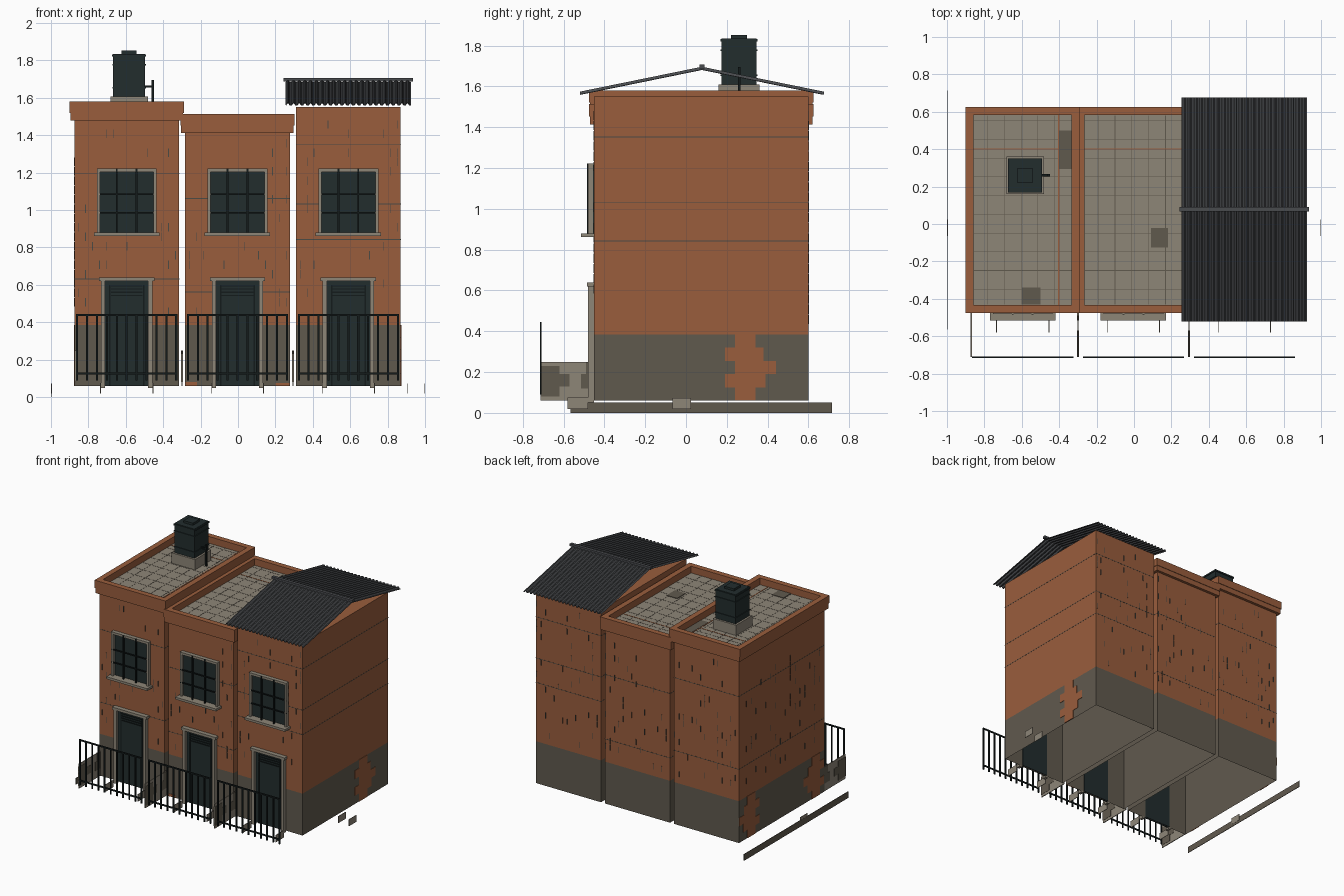
import bpy, bmesh, math, random

old = bpy.data.objects.get("Cube")
if old:
    bpy.data.objects.remove(old, do_unlink=True)
random.seed(4)


def material(name, r, g, b):
    m = bpy.data.materials.new(name)
    m.use_nodes = True
    m.diffuse_color = (r, g, b, 1)
    m.node_tree.nodes["Principled BSDF"].inputs["Base Color"].default_value = (r, g, b, 1)
    return m


BRICK = material("brick orange", .32, .11, .046)
RENDER = material("dark render", .118, .101, .076)
STONE = material("pale concrete", .27, .238, .187)
DARK = material("dark teal", .016, .026, .027)
IRON = material("black iron", .007, .011, .011)
METAL = material("grey metal", .066, .07, .076)
MORTAR = material("mortar grey", .07, .07, .06)


def finish(name, bm, mat):
    mesh = bpy.data.meshes.new(name)
    bm.to_mesh(mesh)
    bm.free()
    mesh.materials.append(mat)
    ob = bpy.data.objects.new(name, mesh)
    bpy.context.collection.objects.link(ob)
    return ob


def boxes(name, mat, items, skip=()):
    """Boxes given as (x0, x1, y0, y1, z0, z1); skip drops faces by z direction."""
    bm = bmesh.new()
    for x0, x1, y0, y1, z0, z1 in items:
        new = bmesh.ops.create_cube(bm, size=1)["verts"]
        for v in new:
            v.co = ((x0 + x1) / 2 + v.co.x * (x1 - x0),
                    (y0 + y1) / 2 + v.co.y * (y1 - y0),
                    (z0 + z1) / 2 + v.co.z * (z1 - z0))
    bm.normal_update()
    drop = [f for f in bm.faces if round(f.normal.z) in skip and abs(f.normal.z) > .5]
    bmesh.ops.delete(bm, geom=drop, context="FACES")
    return finish(name, bm, mat)


FRONT, BACK, BASE, PLINTH = -.45, .60, .06, .385
HALF = .28


def ring(cx, out, inner, z0, z1):
    """Four bars around a roof edge."""
    a, b = cx - HALF - out, cx + HALF + out
    f, k = FRONT - out, BACK + out
    t = inner + out
    return [(a, b, f, f + t, z0, z1), (a, b, k - t, k, z0, z1),
            (a, a + t, f + t, k - t, z0, z1), (b - t, b, f + t, k - t, z0, z1)]


def window(side, cx):
    w, z0, z1, y = .16, .88, 1.215, FRONT
    boxes(side + "_window_pane", DARK, [(cx - w, cx + w, y - .006, y, z0, z1)])
    boxes(side + "_window_frame", STONE, [
        (cx - w, cx - w + .016, y - .03, y, z0, z1),
        (cx + w - .016, cx + w, y - .03, y, z0, z1),
        (cx - w, cx + w, y - .03, y, z1 - .012, z1 + .006),
        (cx - w - .015, cx + w + .015, y - .065, y, z0 - .018, z0)])
    bars = [(cx + d - .005, cx + d + .005, y - .034, y - .024, z0, z1 + .006) for d in (-.053, .053)]
    bars += [(cx - w, cx + w, y - .03, y - .022, z - .004, z + .004) for z in (.985, 1.085)]
    boxes(side + "_window_bars", IRON, bars)


def door(side, cx):
    y, w, top = FRONT, .115, .62
    boxes(side + "_door_panel", DARK, [(cx - w, cx + w, y - .006, y, BASE, top),
                                       (cx - w, cx + w, y + .008, y + .012, BASE, top)])
    boxes(side + "_door_surround", STONE, [
        (cx - w - .022, cx - w, y - .03, y, BASE - .01, top),
        (cx + w, cx + w + .022, y - .03, y, BASE - .01, top),
        (cx - w - .033, cx + w + .033, y - .034, y, top, top + .02)])
    boxes(side + "_door_louvres", IRON,
          [(cx - .085, cx + .085, y - .012, y, .54 + i * .017, .547 + i * .017) for i in range(4)]
          + [(cx + s * .09 - .004, cx + s * .09 + .004, y - .01, y, BASE, top - .02) for s in (-1, 1)])
    # Upright cheeks of the doorstep
    boxes(side + "_step_cheeks", STONE,
          [(cx + s * .14 - .002, cx + s * .14 + .002, -.58, -.48, .02, .075) for s in (-1, 1)])


def railing(side, cx):
    y, h = -.712, .265
    posts = [cx - h + i * 2 * h / 10 for i in range(11)]
    bars = [(x - .0055, x + .0055, y - .004, y + .004, .09, .445) for x in posts]
    bars += [(cx - h, cx + h, y - .004, y + .004, z, z + .011) for z in (.12, .434)]
    boxes(side + "_railing", IRON, bars)


def mortar(side, cx, top, lines):
    """Short joints and a few long courses on the wall faces."""
    items = [(cx - HALF - .001, cx + HALF + .001, FRONT - .001, BACK + .001, z, z + .004) for z in lines]
    for _ in range(38):
        z = PLINTH + .05 * random.randint(1, int((top - PLINTH) / .05) - 2)
        x = cx + .037 * random.randint(-7, 7)
        if abs(x - cx) > .18 or z > 1.25 or .66 < z < .8:
            items.append((x, x + .004, FRONT - .003, FRONT, z, z + .045))
        items.append((x + .01, x + .014, BACK, BACK + .003, z, z + .045))
    if side == "right":
        for _ in range(55):
            z = PLINTH + .05 * random.randint(1, 18)
            y = FRONT + .06 * random.randint(1, 16)
            items.append((cx - HALF - .003, cx - HALF, y, y + .004, z, z + .045))
    boxes(side + "_mortar_joints", MORTAR, items)


# Three terraced houses
houses = [("right", -.595, 1.58, (.63, 1.195)),
          ("middle", -.003, 1.513, (.56, 1.06)),
          ("left", .59, 1.55, (.84, 1.03, 1.35))]
for side, cx, top, lines in houses:
    a, b = cx - HALF, cx + HALF
    flat = side != "left"
    wall_top = top - .06 if flat else top
    boxes(side + "_plinth", RENDER, [(a, b, FRONT, BACK, BASE, PLINTH)], skip=(-1, 1))
    boxes(side + "_walls", BRICK, [(a, b, FRONT, BACK, PLINTH, wall_top)], skip=(-1,))
    boxes(side + "_inner_lining", RENDER,
          [(a + .006, b - .006, FRONT + .006, BACK - .006, BASE, 1.1)], skip=(-1,))
    window(side, cx)
    door(side, cx)
    railing(side, cx)
    mortar(side, cx, wall_top, lines)
    if flat:
        # Stepped parapet around a paved flat roof
        boxes(side + "_parapet", BRICK, ring(cx, .025, .018, top - .06, top)
              + ring(cx, .021, .018, top - .1, top - .06))
        boxes(side + "_roof_paving", STONE,
              [(a + .016, b - .016, FRONT + .016, BACK - .016, wall_top, wall_top + .008)])
        z = wall_top + .008
        joints = [(a + .02, b - .02, y, y + .003, z, z + .001)
                  for y in [FRONT + .1 * i for i in range(1, 11)]]
        joints += [(x, x + .003, FRONT + .02, BACK - .02, z, z + .001)
                   for x in [a + .09 * i for i in range(1, 6)]]
        boxes(side + "_paving_joints", RENDER, joints)
        seams = [(a + .018, b - .018, .398, .404, z, z + .002)]
        if side == "right":
            seams.append((-.405, -.399, FRONT + .018, BACK - .018, z, z + .002))
        boxes(side + "_paving_seams", BRICK, seams)

# Worn paving slabs
boxes("worn_slabs", RENDER, [(-.4, -.335, .295, .5, 1.525, 1.532),
                             (-.6, -.5, -.43, -.34, 1.525, 1.532),
                             (.092, .182, -.125, -.022, 1.458, 1.465)])

# Bare brick showing through the plinth
rows = [(-.05, .05), (-.1, .1), (-.05, .15), (-.1, .09), (-.05, .05)]
step = (PLINTH - BASE) / len(rows)


def bare_patch(name, x, yc):
    boxes(name, BRICK, [(x - .003, x + .003, yc + r[0], min(yc + r[1], BACK),
                         BASE + i * step, BASE + (i + 1) * step) for i, r in enumerate(rows)])


bare_patch("left_bare_brick", .59 + HALF, .29)
bare_patch("right_back_bare_brick", -.595 - HALF, .45)
bare_patch("right_front_bare_brick", -.595 - HALF, -.34)
boxes("front_bare_brick", BRICK, [(-.28, -.22, FRONT - .003, FRONT, BASE, .08),
                                  (.2, .275, FRONT - .003, FRONT, BASE, .075)])

# Low yard walls with worn patches
for side, x in (("right", -.87), ("middle", -.3), ("left", .295)):
    boxes(side + "_yard_wall", STONE, [(x - .003, x + .003, -.712, FRONT, BASE, .25)])
    boxes(side + "_yard_wall_patches", RENDER,
          [(x - .005, x + .005, -.712, -.62, .08, .23),
           (x - .005, x + .005, -.62, -.57, .13, .19),
           (x - .005, x + .005, -.515, FRONT, .12, .19),
           (x - .005, x + .005, -.49, FRONT, .19, .25)])

# Kerb strip and loose kerb plates
boxes("kerb_strip", RENDER, [(-1, -.996, -.565, .715, 0, .05)])
boxes("kerb_plates", STONE, [(x, x + .004, -.065, .025, .02, .072) for x in (-.999, .905, .996)])

# Corrugated pitched roof
bm = bmesh.new()
ribs, x0, x1 = 22, .255, .925
profile = [(-.52, 1.568), (.078, 1.69), (.675, 1.568)]
columns = []
for i in range(ribs * 4 + 1):
    x = x0 + (x1 - x0) * i / (ribs * 4)
    lift = .006 * (1 if i % 4 in (1, 2) else -1)
    columns.append([bm.verts.new((x, y, z + lift)) for y, z in profile])
for p, q in zip(columns, columns[1:]):
    for k in range(2):
        bm.faces.new((p[k], q[k], q[k + 1], p[k + 1]))
roof = finish("corrugated_roof", bm, METAL)
solid = roof.modifiers.new("thickness", "SOLIDIFY")
solid.thickness = .004
boxes("roof_ridge_cap", METAL, [(.242, .936, .066, .09, 1.688, 1.706)])

# Rooftop water tank with pipe
tx, ty = -.582, .26
def slab(r, z0, z1):
    return (tx - r, tx + r, ty - r, ty + r, z0, z1)


boxes("tank_base", STONE, [slab(.1, 1.52, 1.608)])
boxes("water_tank", DARK, [slab(.085, 1.608, 1.835), slab(.091, 1.82, 1.832), slab(.09, 1.772, 1.78),
                           slab(.09, 1.65, 1.658), slab(.04, 1.835, 1.852)])
boxes("tank_pipe", IRON, [(-.5, -.452, ty - .006, ty + .006, 1.655, 1.667),
                          (-.462, -.45, ty - .006, ty + .006, 1.528, 1.695)])
